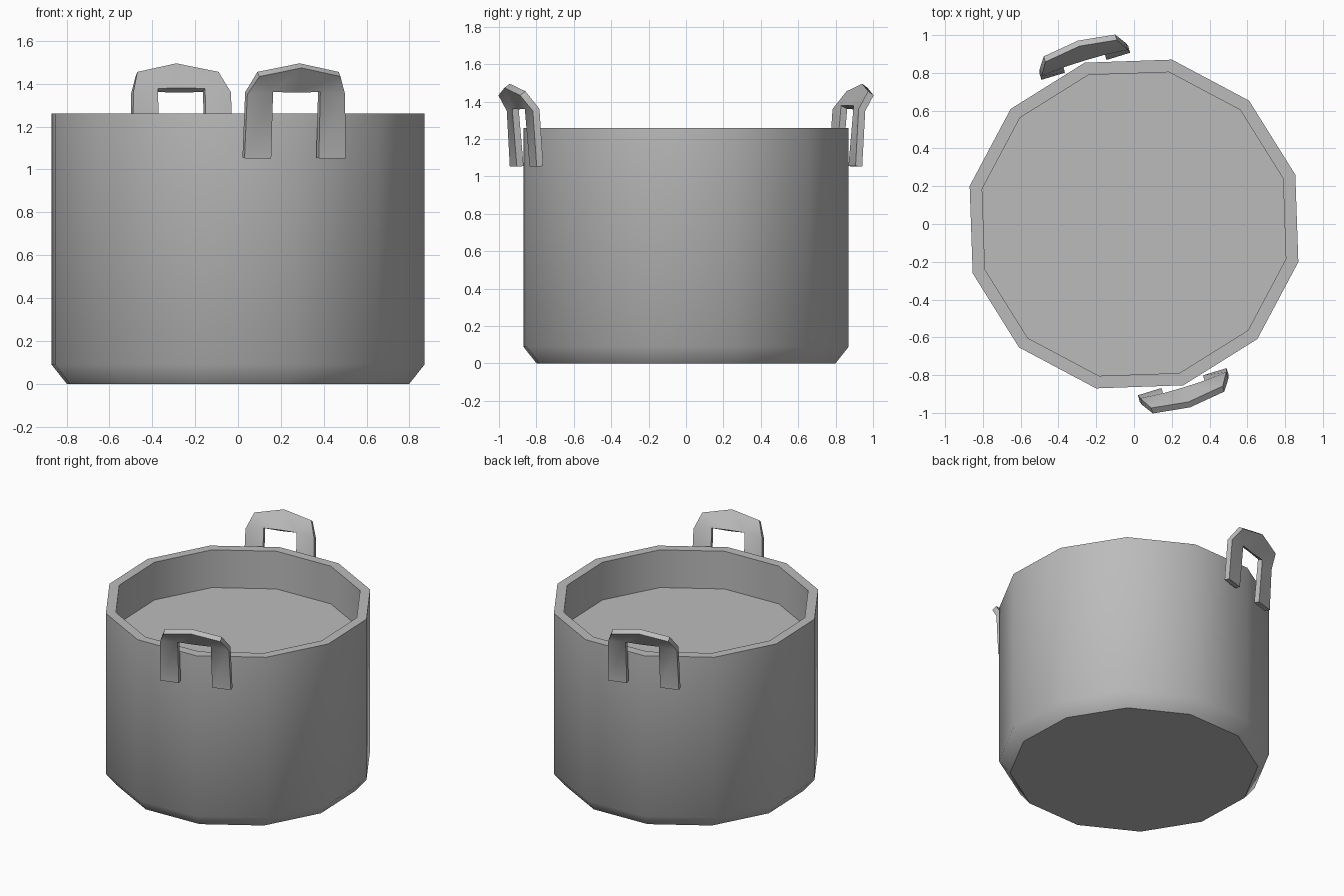
import bpy, bmesh, math
from mathutils import Vector

cube = bpy.data.objects.get("Cube")
if cube:
    bpy.data.objects.remove(cube, do_unlink=True)

SIDES = 12
TURN = math.radians(17)

grey = bpy.data.materials.new("plain grey metal")
grey.use_nodes = True
grey.diffuse_color = (0.5, 0.5, 0.5, 1)
grey.node_tree.nodes["Principled BSDF"].inputs["Base Color"].default_value = (0.5, 0.5, 0.5, 1)


def finish(name, bm):
    mesh = bpy.data.meshes.new(name)
    bm.to_mesh(mesh)
    bm.free()
    mesh.materials.append(grey)
    obj = bpy.data.objects.new(name, mesh)
    bpy.context.collection.objects.link(obj)
    return obj


def smooth(obj):
    bpy.ops.object.select_all(action='DESELECT')
    obj.select_set(True)
    bpy.context.view_layer.objects.active = obj
    bpy.ops.object.shade_smooth_by_angle(angle=math.radians(45))


# Pot: chamfered base, outer wall, rim, inner wall and filled floor
def make_pot():
    bm = bmesh.new()
    profile = [(0.82, 0), (0.893, 0.09), (0.893, 1.26), (0.825, 1.26), (0.825, 0.985)]
    rings = []
    for r, z in profile:
        angles = [TURN + math.tau * i / SIDES for i in range(SIDES)]
        rings.append([bm.verts.new((r * math.cos(a), r * math.sin(a), z)) for a in angles])
    for low, high in zip(rings, rings[1:]):
        for i in range(SIDES):
            j = (i + 1) % SIDES
            bm.faces.new((low[i], low[j], high[j], high[i]))
    bm.faces.new(rings[0][::-1])
    bm.faces.new(rings[-1])
    smooth(finish("pot", bm))


# Handle: a bent strap with two legs, built on its inner face and thickened outwards
def make_handle(name, angle):
    out = Vector((math.cos(angle), math.sin(angle), 0))
    side = Vector((-out.y, out.x, 0))
    bm = bmesh.new()

    def point(u, n, z):
        return bm.verts.new(side * u + out * n + Vector((0, 0, z)))

    apex = point(0, 0.985, 1.495)
    hole_mid = point(0, 0.904, 1.38)
    for s in (-1, 1):
        foot_out = point(s * 0.245, 0.873, 1.055)
        foot_in = point(s * 0.115, 0.873, 1.055)
        hole = point(s * 0.115, 0.902, 1.378)
        bend = point(s * 0.238, 0.892, 1.36)
        shoulder = point(s * 0.198, 0.958, 1.455)
        for loop in ([foot_out, foot_in, hole, bend],
                     [bend, hole, shoulder],
                     [hole, hole_mid, apex, shoulder]):
            bm.faces.new(loop if s < 0 else loop[::-1])
    obj = finish(name, bm)
    strap = obj.modifiers.new("thickness", 'SOLIDIFY')
    strap.thickness = 0.037
    strap.offset = 1
    strap.use_even_offset = True
    bpy.context.view_layer.objects.active = obj
    obj.select_set(True)
    bpy.ops.object.modifier_apply(modifier=strap.name)
    smooth(obj)


make_pot()
make_handle("front_handle", math.radians(-73))
make_handle("back_handle", math.radians(107))
